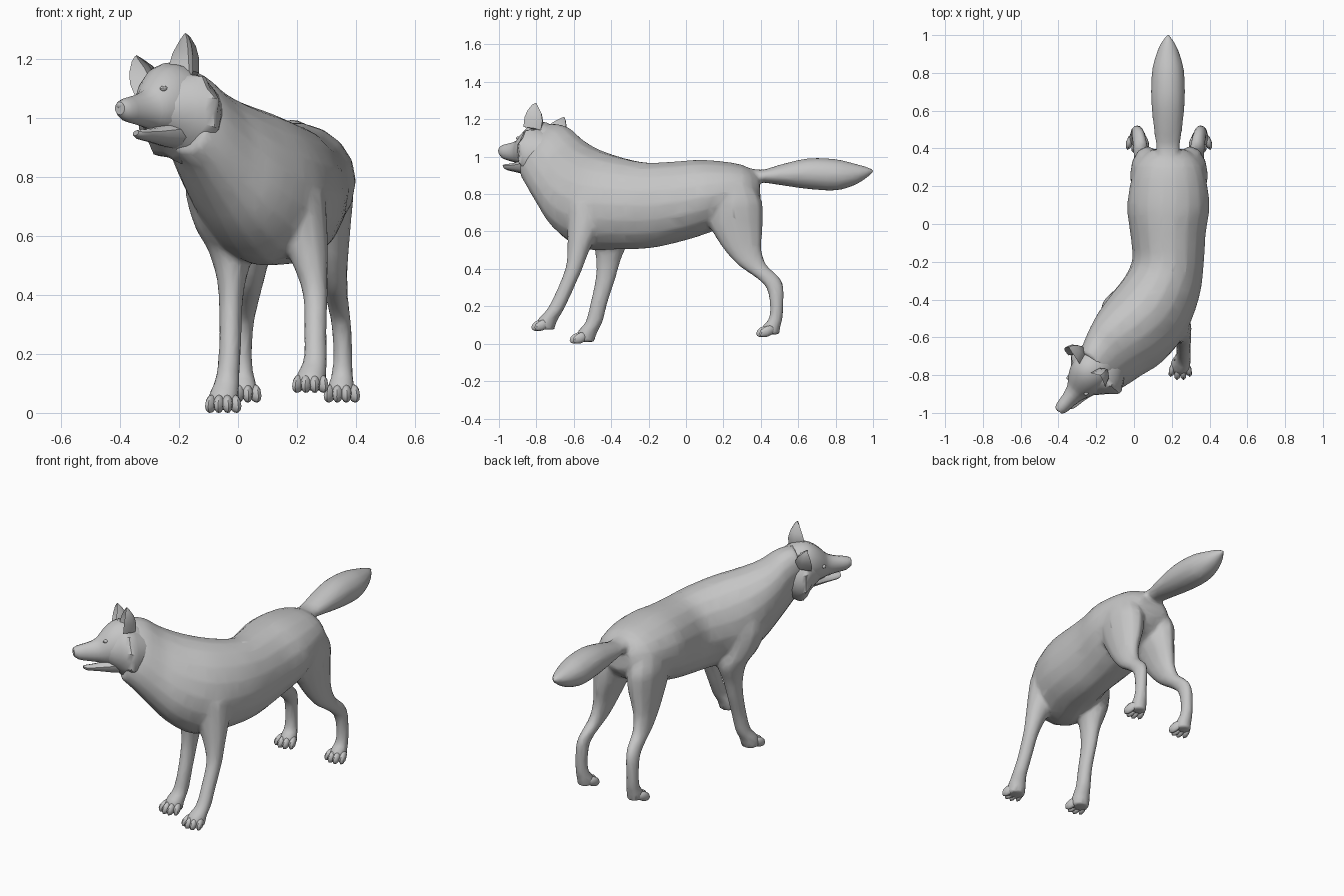
import bpy, bmesh, math
from mathutils import Vector, Matrix

cube = bpy.data.objects.get("Cube")
if cube:
    bpy.data.objects.remove(cube, do_unlink=True)

GREY = (0.56, 0.56, 0.56, 1.0)
fur = bpy.data.materials.new("plain grey")
fur.use_nodes = True
fur.diffuse_color = GREY
bsdf = next(n for n in fur.node_tree.nodes if n.type == 'BSDF_PRINCIPLED')
bsdf.inputs["Base Color"].default_value = GREY
bsdf.inputs["Roughness"].default_value = 0.8


def catmull(rows, n=3):
    """Resample rows of numbers along a smooth curve through them."""
    out = []
    for i in range(len(rows) - 1):
        p0, p1, p2 = rows[max(i - 1, 0)], rows[i], rows[i + 1]
        p3 = rows[min(i + 2, len(rows) - 1)]
        for k in range(n):
            t = k / n
            out.append([0.5 * (2 * b + (c - a) * t + (2 * a - 5 * b + 4 * c - d) * t * t
                               + (3 * b - a - 3 * c + d) * t ** 3)
                        for a, b, c, d in zip(p0, p1, p2, p3)])
    return out + [list(rows[-1])]


def loft(bm, rings):
    """Skin a list of point rings and cap both ends."""
    vs = [[bm.verts.new(p) for p in r] for r in rings]
    n = len(vs[0])
    for a, b in zip(vs, vs[1:]):
        for i in range(n):
            bm.faces.new((a[i], a[(i + 1) % n], b[(i + 1) % n], b[i]))
    bm.faces.new(vs[0])
    bm.faces.new(vs[-1])


def ellipse(c, u, v, n=14):
    return [c + u * math.cos(2 * math.pi * i / n) + v * math.sin(2 * math.pi * i / n)
            for i in range(n)]


def ball(bm, c, axes, seg=10):
    """Ellipsoid at c, with three axis vectors."""
    m = Matrix(axes).transposed().to_4x4()
    m.translation = c
    bmesh.ops.create_uvsphere(bm, u_segments=seg, v_segments=6, radius=1, matrix=m)


def finish(bm, name, angle=40):
    bmesh.ops.recalc_face_normals(bm, faces=bm.faces[:])
    me = bpy.data.meshes.new(name)
    bm.to_mesh(me)
    bm.free()
    ob = bpy.data.objects.new(name, me)
    bpy.context.scene.collection.objects.link(ob)
    me.materials.append(fur)
    bpy.ops.object.select_all(action='DESELECT')
    ob.select_set(True)
    bpy.context.view_layer.objects.active = ob
    bpy.ops.object.shade_smooth_by_angle(angle=math.radians(angle))
    return ob


# ---- body: torso, tail and legs fused into one skin ----
body = bmesh.new()

# torso: top x,y,z, bottom x,y,z, half width, yaw towards the model's right
torso = [
    (.185, .39, .90, .185, .40, .76, .09, 0),
    (.185, .30, .958, .185, .33, .68, .175, 0),
    (.182, .10, .985, .182, .12, .59, .218, 0),
    (.18, -.05, .977, .18, -.05, .538, .20, 0),
    (.18, -.20, .97, .18, -.20, .508, .19, 4),
    (.145, -.31, .988, .15, -.36, .502, .205, 15),
    (.07, -.43, 1.022, .07, -.54, .505, .222, 28),
    (-.03, -.52, 1.06, -.005, -.67, .60, .208, 35),
    (-.11, -.585, 1.105, -.075, -.755, .72, .175, 37),
    (-.165, -.645, 1.16, -.135, -.82, .825, .148, 40),
    (-.215, -.715, 1.18, -.18, -.855, .88, .122, 42),
]
rings = []
for r in catmull(torso):
    top, bot, yaw = Vector(r[0:3]), Vector(r[3:6]), math.radians(r[7])
    side = Vector((math.cos(yaw), -math.sin(yaw), 0)) * r[6]
    rings.append(ellipse((top + bot) / 2, side, (top - bot) / 2, 18))
loft(body, rings)

# tail: y, bottom z, top z, half width
tail = [(.30, .86, .95, .06), (.40, .862, .93, .062), (.50, .848, .957, .075),
        (.65, .826, .992, .09), (.80, .818, .988, .087), (.90, .846, .964, .063),
        (.96, .882, .948, .036), (1.003, .916, .93, .007)]
loft(body, [ellipse(Vector((.18, y, (a + b) / 2)), Vector((w, 0, 0)),
                    Vector((0, 0, (b - a) / 2))) for y, a, b, w in catmull(tail)])


def leg(rows):
    loft(body, [ellipse(Vector((x, y, z)), Vector((rx, 0, 0)), Vector((0, ry, 0)), 12)
                for x, y, z, rx, ry in catmull(rows)])


# legs: x, y, z, half width, half depth
leg([(.19, -.52, .75, .105, .12), (.215, -.545, .62, .09, .092), (.245, -.575, .50, .06, .06),
     (.262, -.60, .40, .043, .046), (.262, -.655, .27, .039, .044),
     (.262, -.70, .18, .041, .046), (.25, -.735, .135, .05, .054),
     (.245, -.75, .10, .054, .054), (.245, -.75, .075, .05, .048)])
leg([(-.05, -.48, .86, .12, .11), (-.05, -.47, .75, .13, .125), (-.037, -.44, .63, .11, .115),
     (-.022, -.405, .55, .08, .095), (-.022, -.415, .45, .05, .067), (-.025, -.43, .35, .04, .054),
     (-.027, -.465, .22, .038, .046), (-.035, -.49, .12, .041, .046),
     (-.045, -.52, .075, .05, .053), (-.05, -.535, .04, .053, .053),
     (-.05, -.535, .01, .05, .048)])
hind = [(.10, .24, .87, .08, .11), (.112, .255, .76, .094, .152), (.114, .26, .66, .086, .152),
        (.125, .28, .58, .068, .128), (.135, .305, .50, .052, .10), (.145, .355, .42, .042, .077),
        (.155, .43, .36, .037, .066), (.165, .475, .30, .034, .047), (.17, .485, .20, .033, .036),
        (.168, .478, .13, .037, .038), (.165, .455, .09, .046, .05), (.165, .455, .05, .045, .046)]
for s in (-1, 1):
    leg([(.185 + s * x, y, z, rx, ry) for x, y, z, rx, ry in hind])

skin = finish(body, "body")
mod = skin.modifiers.new("fuse", 'REMESH')
mod.mode, mod.voxel_size, mod.use_smooth_shade = 'VOXEL', 0.011, True
mod = skin.modifiers.new("soften", 'SMOOTH')
mod.factor, mod.iterations = 0.5, 6
mod = skin.modifiers.new("simplify", 'DECIMATE')
mod.ratio = 0.12

# ---- toes: four sloping ones on each paw ----
toes = bmesh.new()
for x, y, z in ((.245, -.76, .068), (-.05, -.555, 0), (.352, .442, .035), (.018, .442, .035)):
    for dx, dy in ((-.041, -.008), (-.014, -.025), (.014, -.025), (.041, -.008)):
        ball(toes, Vector((x + dx, y + dy, z + .031)),
             (Vector((.019, 0, 0)), Vector((dx * .25, -.042, -.012)), Vector((0, 0, .029))), 8)
finish(toes, "toes")

# ---- head: frame with its origin at the nose, turned and rolled ----
yaw, roll = math.radians(42), math.radians(18.5)
flat = Vector((math.cos(yaw), -math.sin(yaw), 0))
BACK = Vector((math.sin(yaw), math.cos(yaw), 0))
LEFT = flat * math.cos(roll) + Vector((0, 0, math.sin(roll)))
UP = Vector((0, 0, math.cos(roll))) - flat * math.sin(roll)
NOSE = Vector((-.40, -.99, 1.03))


def at(b, l, u):
    return NOSE + BACK * b + LEFT * l + UP * u


def head_part(name, rows, n=14, steps=2, jag=0):
    """Rows: distance behind the nose, top, bottom, half width."""
    bm = bmesh.new()
    rings = []
    for b, top, bot, w in catmull(rows, steps):
        c = at(b, 0, (top + bot) / 2)
        ring = ellipse(c, LEFT * w, UP * (top - bot) / 2, n)
        if jag and .26 < b < .32:
            ring = [c + (p - c) * (1 + jag * (-1) ** i) for i, p in enumerate(ring)]
        rings.append(ring)
    loft(bm, rings)
    return finish(bm, name)


head_part("skull_and_muzzle", [
    (0, .024, -.02, .022), (.025, .036, -.042, .035), (.08, .047, -.056, .041),
    (.13, .064, -.067, .054), (.16, .094, -.077, .072), (.20, .132, -.09, .093),
    (.25, .158, -.11, .108), (.31, .155, -.13, .118), (.38, .12, -.11, .095)])
head_part("lower_jaw", [
    (.05, -.078, -.094, .014), (.07, -.075, -.106, .026), (.13, -.07, -.116, .037),
    (.20, -.055, -.13, .055), (.27, -.05, -.14, .07)], 10)
head_part("cheek_ruff", [
    (.18, .07, -.08, .075), (.24, .11, -.13, .13), (.285, .125, -.17, .172),
    (.33, .115, -.175, .155), (.40, .08, -.13, .11)], 20, 2, .05)

# nose pad
nose = bmesh.new()
ball(nose, at(.014, 0, .014), (LEFT * .022, BACK * .018, UP * .016))
finish(nose, "nose")

# ears: cupped crescent sections that taper to a point
cup = [(-1, 0), (-.6, .7), (0, 1), (.6, .7), (1, 0), (.5, .35), (0, .5), (-.5, .35)]
for s, side in ((1, "left"), (-1, "right")):
    bm = bmesh.new()
    rows = [(.27, .085, .09, .052, .08), (.275, .093, .14, .058, .08),
            (.28, .104, .18, .045, .06), (.284, .116, .215, .02, .025),
            (.287, .118, .23, .004, .004)]
    loft(bm, [[at(b + d * dep - .2 * dep, s * (l + w * a), u) for a, d in cup]
              for b, l, u, w, dep in rows])
    finish(bm, side + "_ear", 35)
    # eye set into the brow
    bm = bmesh.new()
    ball(bm, at(.17, s * .066, .05), (LEFT * .012, BACK * .016, UP * .010), 8)
    finish(bm, side + "_eye")
